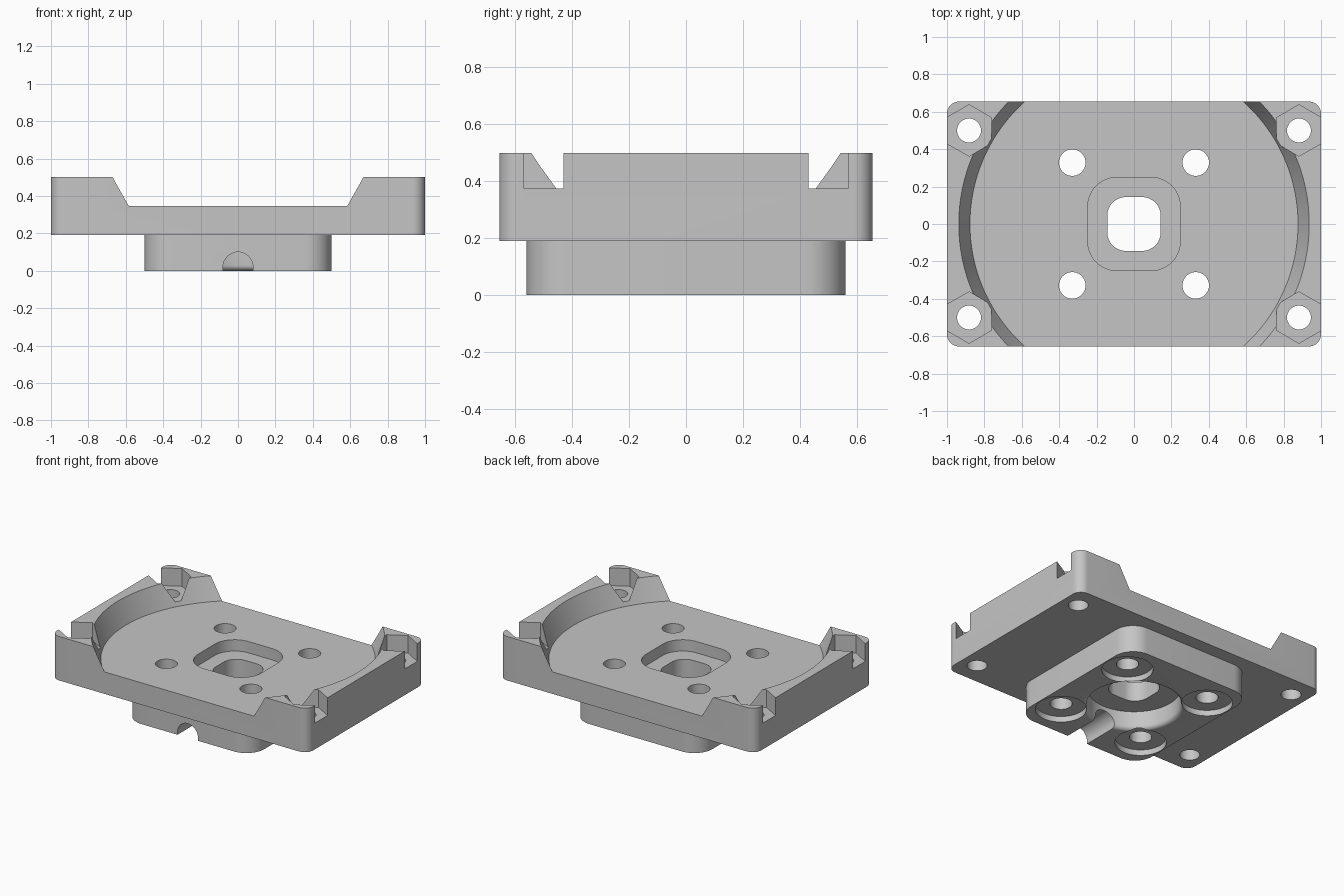
import bpy, bmesh, math
from mathutils import Matrix

cube = bpy.data.objects.get("Cube")
if cube:
    bpy.data.objects.remove(cube, do_unlink=True)

grey = bpy.data.materials.new("plain_grey")
grey.use_nodes = True
colour = (0.56, 0.56, 0.56, 1)
grey.diffuse_color = colour
grey.node_tree.nodes["Principled BSDF"].inputs["Base Color"].default_value = colour


def circle(r, x=0, y=0, n=48, turn=0):
    angles = [turn + 2 * math.pi * i / n for i in range(n)]
    return [(x + r * math.cos(a), y + r * math.sin(a)) for a in angles]


def rounded(hx, hy, r, n=12):
    """Outline of a rectangle with rounded corners."""
    pts = []
    for q, (sx, sy) in enumerate([(1, 1), (-1, 1), (-1, -1), (1, -1)]):
        for i in range(n + 1):
            a = math.pi / 2 * (q + i / n)
            pts.append((sx * (hx - r) + r * math.cos(a), sy * (hy - r) + r * math.sin(a)))
    return pts


def loft(name, sections):
    """Closed solid through a stack of (outline, height) sections."""
    bm = bmesh.new()
    rings = [[bm.verts.new((x, y, z)) for x, y in pts] for pts, z in sections]
    for low, high in zip(rings, rings[1:]):
        n = len(low)
        for i in range(n):
            j = (i + 1) % n
            bm.faces.new((low[i], low[j], high[j], high[i]))
    bm.faces.new(rings[0][::-1])
    bm.faces.new(rings[-1])
    mesh = bpy.data.meshes.new(name)
    bm.to_mesh(mesh)
    bm.free()
    mesh.materials.append(grey)
    ob = bpy.data.objects.new(name, mesh)
    bpy.context.collection.objects.link(ob)
    return ob


def prism(name, pts, z0, z1):
    return loft(name, [(pts, z0), (pts, z1)])


def combine(target, tool, operation="DIFFERENCE"):
    tool.hide_render = True
    mod = target.modifiers.new(tool.name, "BOOLEAN")
    mod.operation, mod.solver, mod.object = operation, "EXACT", tool
    bpy.context.view_layer.objects.active = target
    bpy.ops.object.modifier_apply(modifier=mod.name)
    bpy.data.objects.remove(tool, do_unlink=True)


# Plate with the smaller boss below it
body = prism("mounting_plate", rounded(1, 0.655, 0.065), 0.19, 0.5)
combine(body, prism("lower_boss", rounded(0.5, 0.56, 0.14), 0, 0.25), "UNION")

# Wide conical recess in the top
slope = 0.06 / 0.155
combine(body, loft("recess_cutter", [(circle(0.877, n=128), 0.345),
                                     (circle(0.877 + slope * 0.255, n=128), 0.6)]))

# Rounded square pocket and the centre opening
combine(body, prism("pocket_cutter", rounded(0.247, 0.249, 0.155), 0.265, 0.45))
combine(body, prism("centre_cutter", rounded(0.143, 0.144, 0.1), 0.05, 0.3))

# Round pocket underneath with a rolled lip
lip, bore = 0.03, 0.298
sections = [(circle(bore + lip, n=72), -0.1)]
for i in range(7):
    a = math.pi / 2 * i / 6
    sections.append((circle(bore + lip * (1 - math.sin(a)), n=72), lip * (1 - math.cos(a))))
sections.append((circle(bore, n=72), 0.13))
combine(body, loft("round_pocket_cutter", sections))

# Arched channel from the front into the round pocket
arch = [(0.08, -0.1)] + [(0.08 * math.cos(math.pi * i / 20), 0.02 + 0.08 * math.sin(math.pi * i / 20))
                         for i in range(21)] + [(-0.08, -0.1)]
channel = prism("channel_cutter", arch, 0.2, 0.7)
channel.data.transform(Matrix.Rotation(math.pi / 2, 4, "X"))
combine(body, channel)

for sx in (-1, 1):
    for sy in (-1, 1):
        # Inner screw holes with shallow counterbores
        x, y = 0.33 * sx, 0.328 * sy
        combine(body, prism("counterbore_cutter", circle(0.163, x, y), -0.1, 0.04))
        combine(body, prism("screw_cutter", circle(0.071, x, y, 32), 0.02, 0.5))
        # Corner bolt holes with hexagonal nut seats open to the side
        x, y = 0.882 * sx, 0.5 * sy
        combine(body, prism("nut_cutter", circle(0.1375, x, y, 6, math.pi / 6), 0.375, 0.6))
        combine(body, prism("bolt_cutter", circle(0.064, x, y, 32), 0.1, 0.45))

bpy.ops.object.select_all(action="DESELECT")
body.select_set(True)
bpy.context.view_layer.objects.active = body
bpy.ops.object.shade_smooth_by_angle(angle=math.radians(30))
